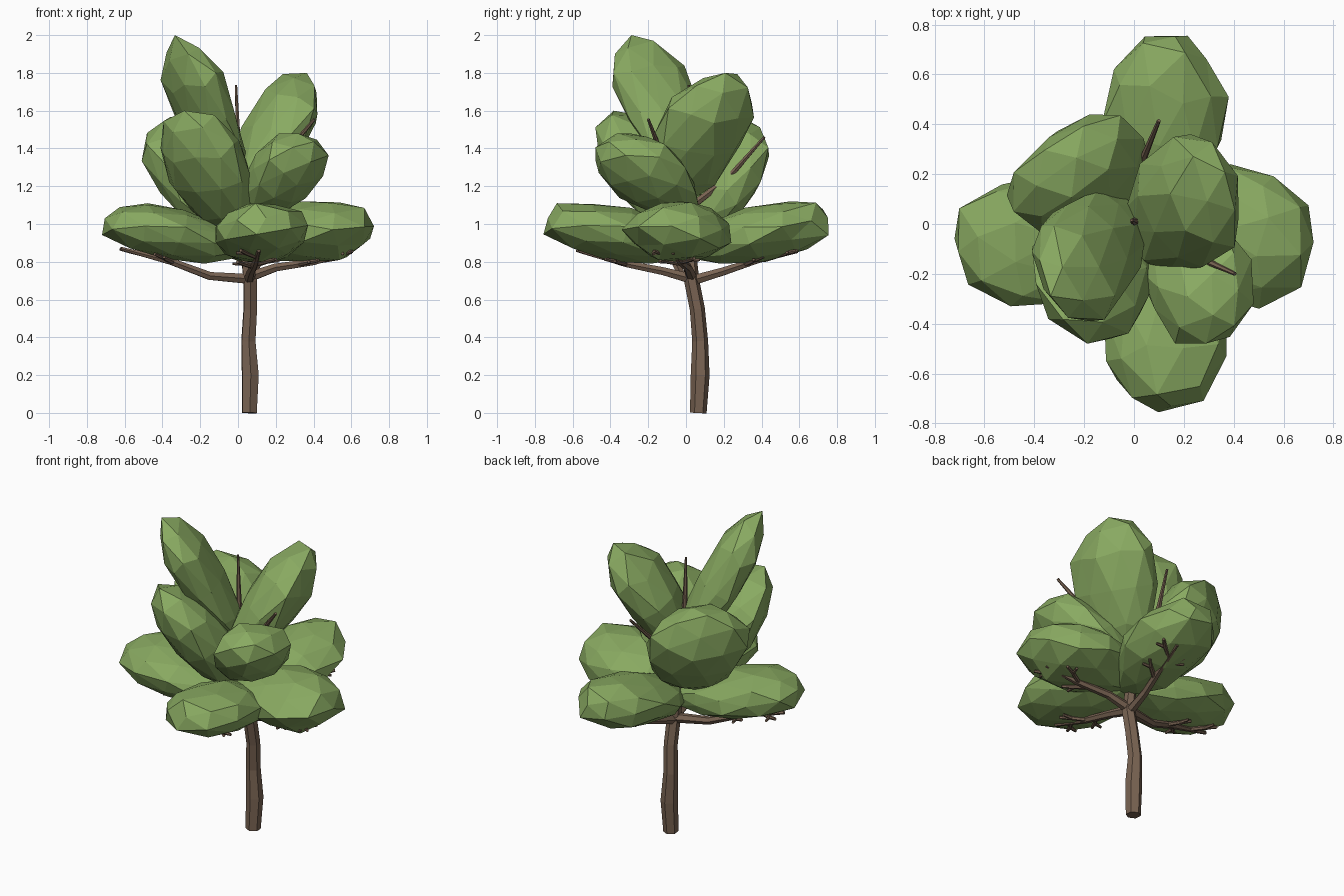
import bpy, bmesh, random
from mathutils import Vector

if "Cube" in bpy.data.objects:
    bpy.data.objects.remove(bpy.data.objects["Cube"])

random.seed(11)


def material(name, color):
    m = bpy.data.materials.new(name)
    m.diffuse_color = color
    m.use_nodes = True
    m.node_tree.nodes["Principled BSDF"].inputs["Base Color"].default_value = m.diffuse_color
    return m


LEAF = material("leaf_green", (0.25, 0.40, 0.12, 1))
BARK = material("bark_brown", (0.19, 0.125, 0.085, 1))


def leaf_clump(name, lo, hi, axis, side=0.65, thick=0.4, full=0.2):
    """Faceted flattish blob stretched along axis, then fitted to the box lo..hi."""
    lo, hi = Vector(lo), Vector(hi)
    axis = Vector(axis).normalized()
    across = axis.cross(Vector((0, 0, 1))).normalized()
    normal = across.cross(axis)
    bm = bmesh.new()
    bmesh.ops.create_icosphere(bm, subdivisions=2, radius=1)
    for v in bm.verts:
        p = v.co * random.uniform(0.92, 1.06)
        f = 1 + full * p.z                      # fuller towards the tip
        v.co = across * p.x * side * f + normal * p.y * thick * f + axis * p.z
    low = Vector([min(v.co[i] for v in bm.verts) for i in range(3)])
    high = Vector([max(v.co[i] for v in bm.verts) for i in range(3)])
    for v in bm.verts:
        for i in range(3):
            t = (v.co[i] - low[i]) / (high[i] - low[i])
            v.co[i] = lo[i] + t * (hi[i] - lo[i])
    bmesh.ops.recalc_face_normals(bm, faces=bm.faces)
    me = bpy.data.meshes.new(name)
    bm.to_mesh(me)
    bm.free()
    me.materials.append(LEAF)
    ob = bpy.data.objects.new(name, me)
    bpy.context.collection.objects.link(ob)


def limb(name, paths):
    """Tapered six-sided tubes; each path is a list of (x, y, z, radius)."""
    cu = bpy.data.curves.new(name, 'CURVE')
    cu.dimensions = '3D'
    cu.bevel_depth = 1.0
    cu.bevel_resolution = 1
    cu.use_fill_caps = True
    for path in paths:
        s = cu.splines.new('POLY')
        s.points.add(len(path) - 1)
        s.use_smooth = False
        for pt, (x, y, z, r) in zip(s.points, path):
            pt.co = (x, y, z, 1)
            pt.radius = r
    cu.materials.append(BARK)
    ob = bpy.data.objects.new(name, cu)
    bpy.context.collection.objects.link(ob)
    bpy.ops.object.select_all(action='DESELECT')
    ob.select_set(True)
    bpy.context.view_layer.objects.active = ob
    bpy.ops.object.convert(target='MESH')


def twigs(path):
    """Forked side shoots along the outer part of a branch."""
    out = []
    for a, b, t, side in ((1, 2, .6, 1), (1, 2, .95, -1), (2, 3, .5, 1)):
        p, q = Vector(path[a][:3]), Vector(path[b][:3])
        d = (q - p).normalized()
        s = d.cross(Vector((0, 0, 1))) * side
        o = p.lerp(q, t)
        m = o + d * 0.07 + s * 0.06
        e = m + d * 0.06 + s * 0.04
        f = m + d * 0.01 + s * 0.06
        out += [[(*o, .014), (*m, .012), (*e, .009)], [(*m, .011), (*f, .008)]]
    return out


# Trunk and leader
limb("trunk", [[(.06, .065, 0, .044), (.065, .075, .2, .05), (.055, .075, .38, .042),
                (.065, .06, .55, .04), (.065, .03, .7, .04), (.035, .02, .9, .03),
                (.01, .01, 1.2, .022), (0, .01, 1.45, .015), (-.01, .015, 1.735, .006)]])

# Low whorl of branches
low = {
    "left": [(.05, .03, .71, .03), (-.15, -.02, .725, .024), (-.35, -.06, .80, .02), (-.62, -.1, .87, .01)],
    "right": [(.06, .03, .72, .03), (.2, .01, .77, .024), (.4, -.03, .80, .02), (.6, -.07, .85, .01)],
    "front": [(.06, .03, .71, .03), (.07, -.12, .75, .024), (.09, -.32, .79, .02), (.11, -.57, .86, .01)],
    "back": [(.06, .03, .70, .03), (.08, .2, .75, .024), (.12, .38, .81, .02), (.17, .59, .855, .01)],
}
for side, path in low.items():
    limb("low_branch_" + side, [path] + twigs(path))

# Upper branches
limb("upper_branches", [
    [(.01, .01, 1.08, .022), (.02, .22, 1.24, .017), (.1, .415, 1.46, .008)],
    [(.01, .01, 1.2, .02), (.25, -.13, 1.37, .016), (.405, -.2, 1.555, .008)],
    [(.02, .01, 1.0, .022), (-.2, .16, 1.2, .014)],
    [(.02, .01, 1.0, .022), (-.1, -.18, 1.2, .014)],
    [(.01, .01, 1.25, .018), (-.15, -.1, 1.5, .010)],
    [(.01, .01, 1.15, .018), (.2, .1, 1.45, .010)]])

# Foliage, low tier
leaf_clump("low_foliage_left", (-.72, -.33, .79), (.05, .19, 1.11), (-1, -.15, .3), .68, .42)
leaf_clump("low_foliage_right", (.0, -.34, .80), (.72, .24, 1.12), (1, -.1, .1), .7, .45)
leaf_clump("low_foliage_front", (-.12, -.755, .79), (.37, .05, 1.11), (.1, -1, .3), .65, .42)
leaf_clump("low_foliage_back", (-.13, -.04, .79), (.38, .755, 1.12), (.17, 1, .3), .65, .42)
# Foliage, middle tier
leaf_clump("mid_foliage_back_left", (-.51, -.05, .95), (.07, .44, 1.57), (-.37, .33, .65), .9, .5)
leaf_clump("mid_foliage_front_right", (.01, -.48, 1.03), (.48, .07, 1.48), (.5, -.5, .45), .7, .48)
leaf_clump("mid_foliage_front_left", (-.41, -.48, .92), (.08, .07, 1.6), (-.3, -.4, .8), .6, .38)
# Foliage, top tier
leaf_clump("top_foliage_left", (-.41, -.39, 1.15), (.04, .14, 2.0), (-.35, -.32, .85), .45, .27)
leaf_clump("top_foliage_right", (-.03, -.19, 1.08), (.42, .36, 1.8), (.42, .3, .85), .52, .36)
